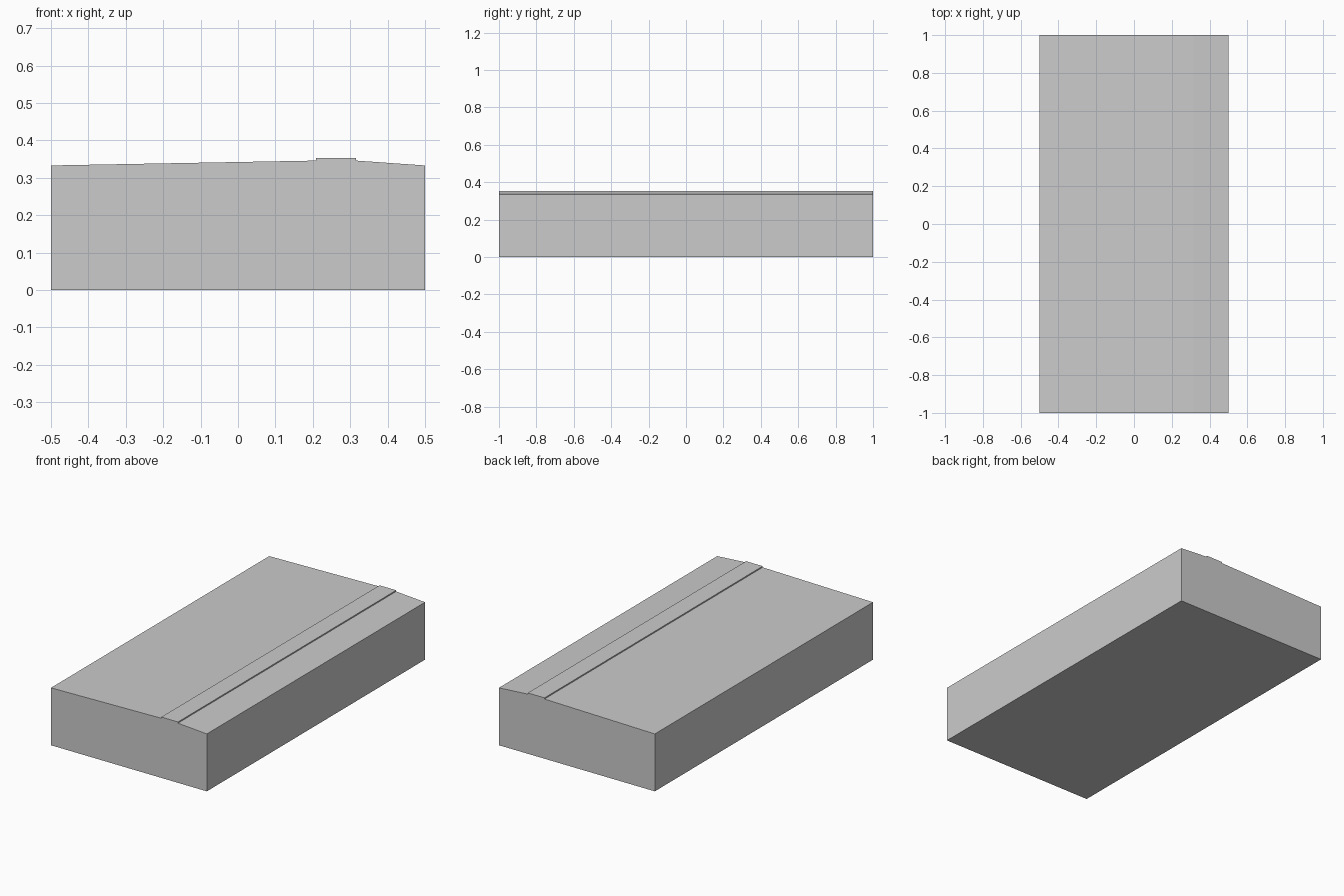
import bpy, bmesh

if "Cube" in bpy.data.objects:
    bpy.data.objects.remove(bpy.data.objects["Cube"])

HALF_LENGTH = 1.0

# Cross-section (x, z): gently crowned slab with a raised flat strip
profile = [
    (-0.5, 0.0), (0.5, 0.0), (0.5, 0.333),
    (0.315, 0.346), (0.315, 0.353),
    (0.208, 0.353), (0.208, 0.346), (-0.5, 0.333),
]

# Extrude the cross-section along y into one closed solid
bm = bmesh.new()
face = bm.faces.new([bm.verts.new((x, -HALF_LENGTH, z)) for x, z in profile])
result = bmesh.ops.extrude_face_region(bm, geom=[face], use_keep_orig=True)
moved = [g for g in result["geom"] if isinstance(g, bmesh.types.BMVert)]
bmesh.ops.translate(bm, verts=moved, vec=(0, 2 * HALF_LENGTH, 0))
bmesh.ops.recalc_face_normals(bm, faces=bm.faces)

mesh = bpy.data.meshes.new("ridged_slab")
bm.to_mesh(mesh)
bm.free()
slab = bpy.data.objects.new("ridged_slab", mesh)
bpy.context.collection.objects.link(slab)
